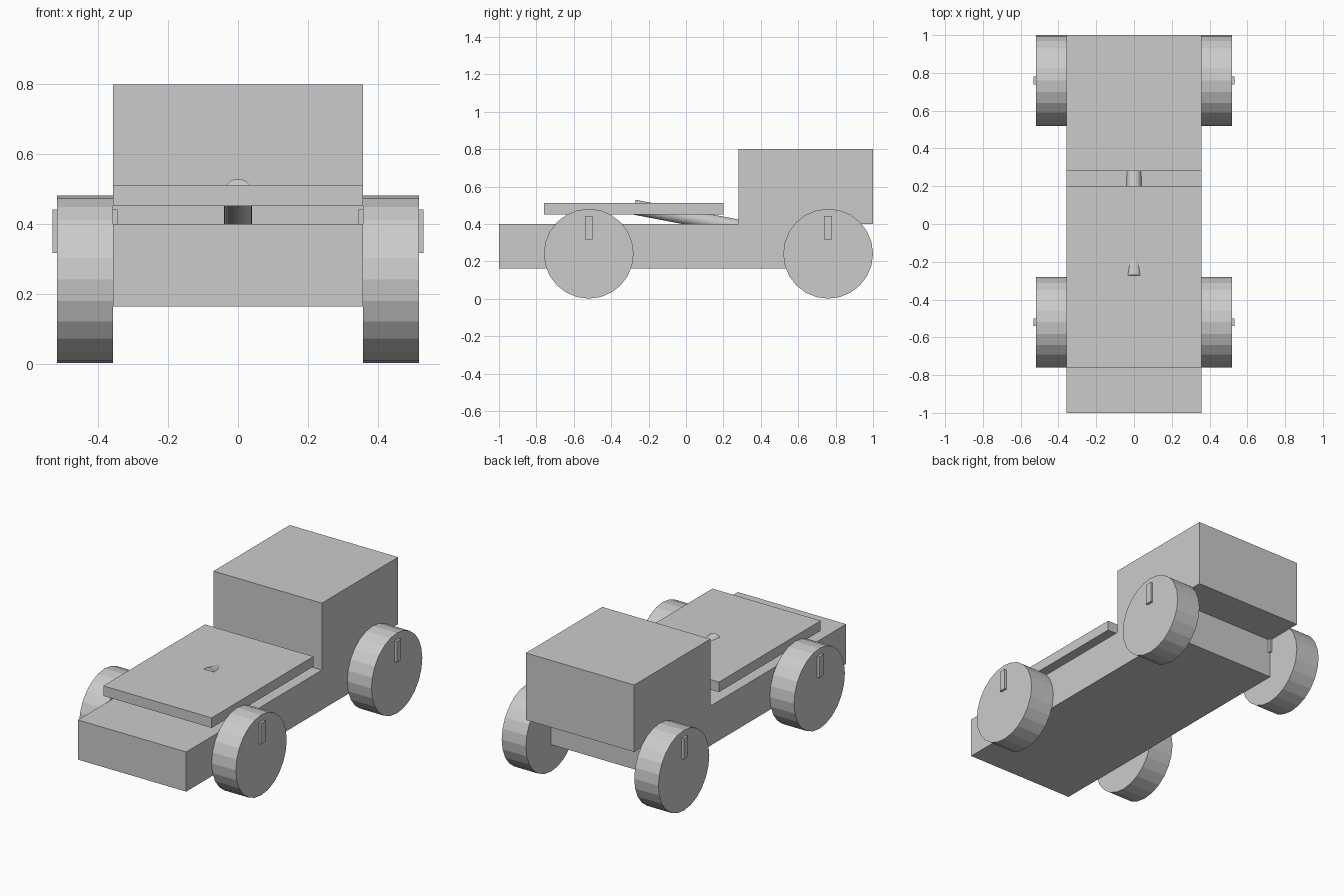
import bpy
from math import pi, atan2
from mathutils import Vector

cube = bpy.data.objects.get("Cube")
if cube:
    bpy.data.objects.remove(cube, do_unlink=True)

# Single flat colour
grey = bpy.data.materials.new("light_grey")
grey.use_nodes = True
colour = (0.6, 0.6, 0.6, 1)
grey.diffuse_color = colour
grey.node_tree.nodes["Principled BSDF"].inputs["Base Color"].default_value = colour


def finish(name):
    obj = bpy.context.object
    obj.name = name
    obj.data.materials.append(grey)
    return obj


def box(name, low, high):
    low, high = Vector(low), Vector(high)
    bpy.ops.mesh.primitive_cube_add(size=1, location=(low + high) / 2)
    bpy.context.object.scale = high - low
    bpy.ops.object.transform_apply(location=False, rotation=False, scale=True)
    return finish(name)


def cylinder(name, radius, length, centre, rotation, sides=24):
    bpy.ops.mesh.primitive_cylinder_add(vertices=sides, radius=radius, depth=length,
                                        location=centre, rotation=rotation)
    return finish(name)


HALF = 0.358  # half width of the body

# Chassis, rear cab and raised bonnet panel
box("chassis", (-HALF, -1, 0.163), (HALF, 0.765, 0.4))
box("cab", (-HALF, 0.28, 0.4), (HALF, 1, 0.8))
box("bonnet_panel", (-HALF, -0.76, 0.452), (HALF, 0.2, 0.512))

# Sloping steering column, running through the panel into the cab
start, end = Vector((0, -0.277, 0.49)), Vector((0, 0.35, 0.37))
axis = end - start
cylinder("steering_column", 0.04, axis.length, (start + end) / 2,
         (atan2(-axis.y, axis.z), 0, 0))

# Wheels, each with an upright axle tab passing through it
for end_name, y in (("front", -0.52), ("rear", 0.76)):
    for side_name, side in (("left", 1), ("right", -1)):
        label = end_name + "_" + side_name
        cylinder(label + "_wheel", 0.24, 0.16, (side * 0.438, y, 0.241), (0, pi / 2, 0))
        inner, outer = sorted((side * 0.345, side * 0.532))
        box(label + "_axle_tab", (inner, y - 0.021, 0.317), (outer, y + 0.021, 0.442))
